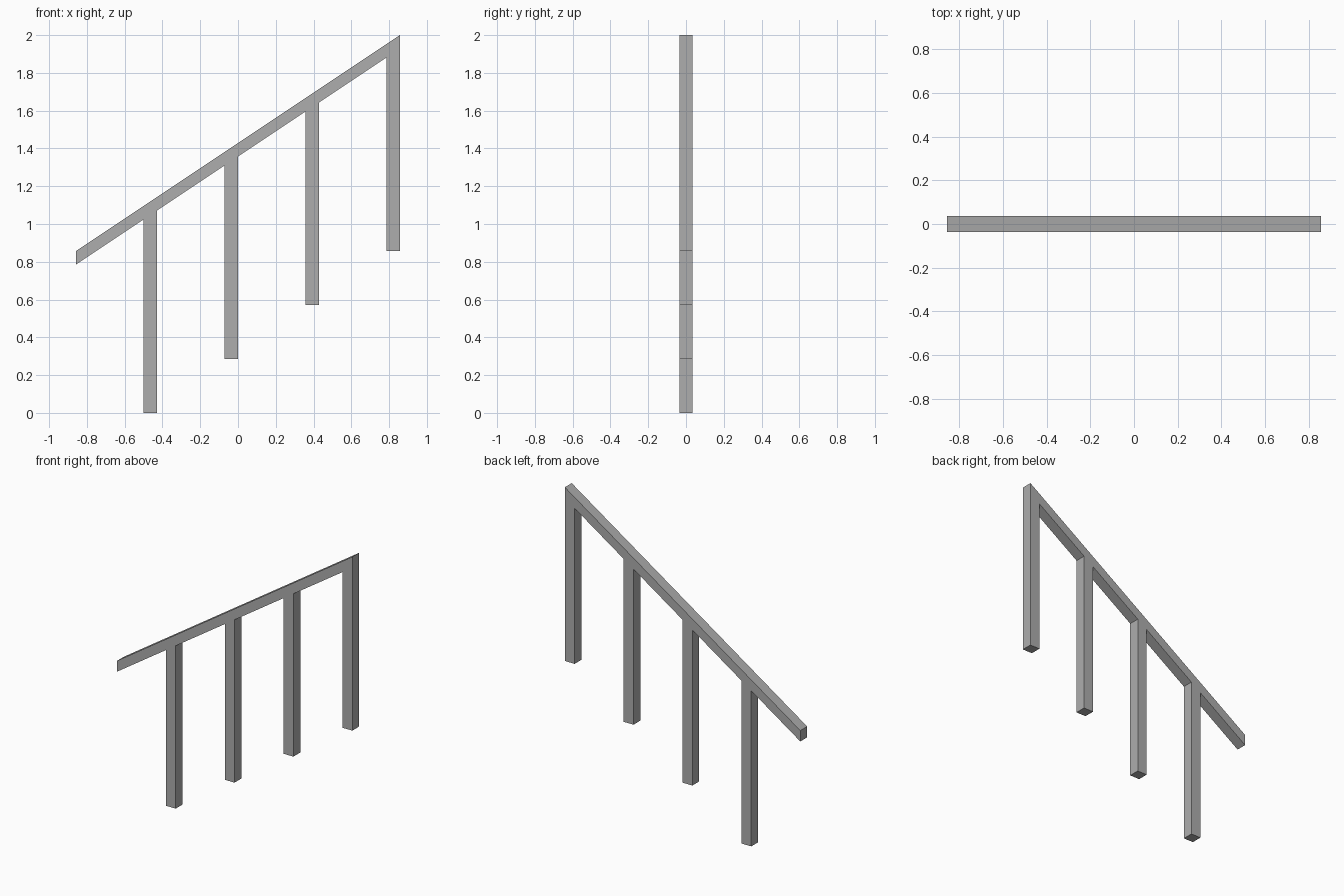
import bpy
import bmesh

cube = bpy.data.objects.get("Cube")
if cube:
    bpy.data.objects.remove(cube, do_unlink=True)

HALF = 0.857          # half length of the rail
BAR = 0.0714          # thickness of rail and posts
SLOPE = 2 / 3
STEP = 3 * HALF / 6   # spacing between posts

grey = bpy.data.materials.new("grey paint")
grey.use_nodes = True
colour = (0.42, 0.42, 0.42, 1)
grey.diffuse_color = colour
grey.node_tree.nodes["Principled BSDF"].inputs["Base Color"].default_value = colour


def rail_top(x):
    return 2 + (x - HALF) * SLOPE


def underside(x):
    return rail_top(x) - BAR


def extrude_profile(name, outline):
    """Closed bar from an x-z outline, centred on y = 0."""
    bm = bmesh.new()
    face = bm.faces.new([bm.verts.new((x, -BAR / 2, z)) for x, z in outline])
    result = bmesh.ops.extrude_face_region(bm, geom=[face])
    verts = [v for v in result["geom"] if isinstance(v, bmesh.types.BMVert)]
    bmesh.ops.translate(bm, verts=verts, vec=(0, BAR, 0))
    bmesh.ops.recalc_face_normals(bm, faces=bm.faces)
    mesh = bpy.data.meshes.new(name)
    bm.to_mesh(mesh)
    bm.free()
    mesh.materials.append(grey)
    obj = bpy.data.objects.new(name, mesh)
    bpy.context.collection.objects.link(obj)


# Sloping handrail with vertical ends
extrude_profile("handrail", [(-HALF, underside(-HALF)), (HALF, underside(HALF)),
                             (HALF, rail_top(HALF)), (-HALF, rail_top(-HALF))])

# Posts step up with the stair and are mitred to the rail's underside
for i in range(4):
    right = HALF - (3 - i) * STEP
    left = right - BAR
    foot = i * STEP * SLOPE
    extrude_profile(f"post_{i + 1}", [(left, foot), (right, foot),
                                      (right, underside(right)), (left, underside(left))])
